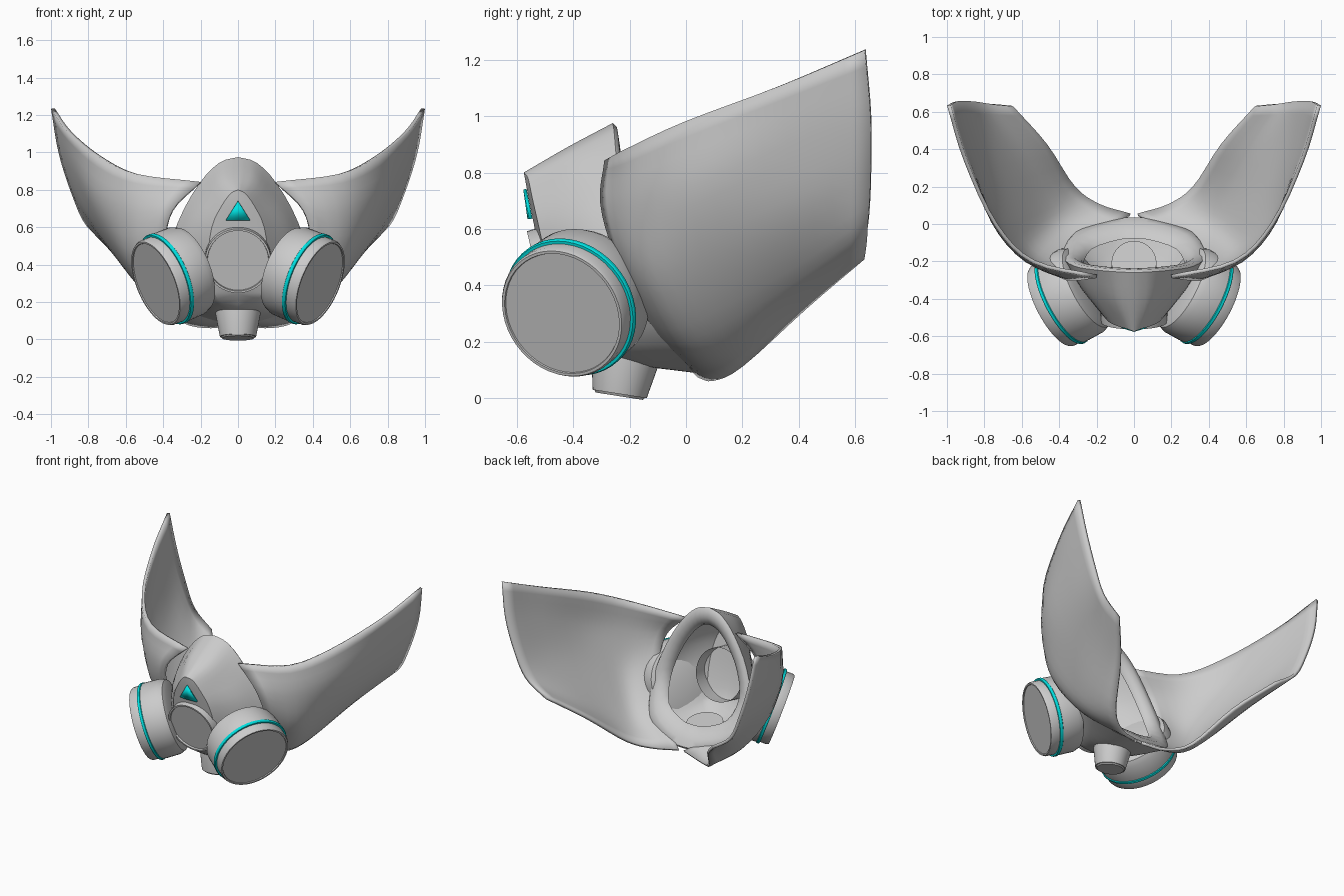
import bpy, bmesh, math
from mathutils import Vector

if "Cube" in bpy.data.objects:
    bpy.data.objects.remove(bpy.data.objects["Cube"])

teal = bpy.data.materials.new("teal")
teal.diffuse_color = (0.0, 0.75, 0.75, 1)
teal.use_nodes = True
teal.node_tree.nodes["Principled BSDF"].inputs["Base Color"].default_value = teal.diffuse_color


def finish(name, bm, angle=35, mat=None):
    bmesh.ops.remove_doubles(bm, verts=bm.verts, dist=1e-5)
    bmesh.ops.recalc_face_normals(bm, faces=bm.faces)
    me = bpy.data.meshes.new(name)
    bm.to_mesh(me)
    bm.free()
    ob = bpy.data.objects.new(name, me)
    bpy.context.collection.objects.link(ob)
    if mat:
        me.materials.append(mat)
    bpy.ops.object.select_all(action='DESELECT')
    ob.select_set(True)
    bpy.context.view_layer.objects.active = ob
    bpy.ops.object.shade_smooth_by_angle(angle=math.radians(angle))
    return ob


def spline(pts, n):
    """Catmull-Rom curve through pts, n steps per span."""
    p = [Vector(q) for q in pts]
    p = [2 * p[0] - p[1]] + p + [2 * p[-1] - p[-2]]
    out = []
    for i in range(1, len(p) - 2):
        a, b, c, d = p[i - 1:i + 3]
        for k in range(n):
            t = k / n
            out.append(0.5 * (2 * b + (c - a) * t + (2 * a - 5 * b + 4 * c - d) * t * t
                              + (3 * b - a - 3 * c + d) * t ** 3))
    return out + [p[-2]]


def skin(rows):
    bm = bmesh.new()
    g = [[bm.verts.new(p) for p in r] for r in rows]
    for a, b in zip(g, g[1:]):
        for i in range(len(a) - 1):
            bm.faces.new((a[i], a[i + 1], b[i + 1], b[i]))
    return bm


def mirror(ob):
    m = ob.modifiers.new("mirror", 'MIRROR')
    m.use_clip = True
    m.merge_threshold = 0.002


def lathe(name, profile, origin, axis, mat=None, n=40):
    """Revolve (radius, height) points about an axis."""
    rot = Vector(axis).to_track_quat('Z', 'Y')
    rows = []
    for r, h in profile:
        rows.append([Vector(origin) + rot @ Vector((r * math.cos(2 * math.pi * i / n),
                     r * math.sin(2 * math.pi * i / n), h)) for i in range(n + 1)])
    bm = skin(rows)
    bmesh.ops.remove_doubles(bm, verts=bm.verts, dist=1e-5)
    bmesh.ops.dissolve_degenerate(bm, dist=1e-6, edges=bm.edges)
    return finish(name, bm, 30, mat)


# swept side wings: columns from the mask to the rear tip, each top to bottom
cols = [
    [(.20, -.28, .84), (.35, -.295, .69), (.38, -.24, .50), (.28, -.12, .25), (.02, .05, .08)],
    [(.54, -.20, .885), (.58, -.19, .68), (.55, -.14, .43), (.41, -.02, .20), (.18, .10, .07)],
    [(.74, .00, .98), (.75, .02, .75), (.66, .06, .50), (.50, .12, .26), (.32, .20, .12)],
    [(.90, .34, 1.11), (.87, .36, .90), (.79, .38, .65), (.63, .40, .43), (.47, .43, .33)],
    [(.99, .635, 1.235), (.95, .655, 1.0), (.88, .655, .78), (.80, .645, .61), (.65, .63, .50)],
]
fine = [spline(c, 4) for c in cols]
rows = [spline(r, 4) for r in zip(*fine)]
wing = finish("side_wings", skin(rows), 40)
s = wing.modifiers.new("thickness", 'SOLIDIFY')
s.thickness, s.offset = 0.02, 0
mirror(wing)

# mask shell: half rings from brow to chin, seal edge to the nose ridge
seal = [(0, -.26, .975), (.10, -.255, .945), (.21, -.245, .83), (.32, -.225, .63),
        (.38, -.17, .40), (.32, -.05, .19), (.12, .02, .10), (0, .03, .09)]
middle = [(0, -.42, .89), (.09, -.415, .86), (.17, -.39, .76), (.26, -.36, .60),
          (.28, -.33, .40), (.20, -.26, .20), (.10, -.20, .13), (0, -.19, .12)]
snout = [(0, -.575, .80), (.04, -.56, .78), (.09, -.545, .71), (.14, -.52, .60),
         (.16, -.48, .42), (.13, -.43, .25), (.06, -.37, .18), (0, -.35, .165)]
ridge = [(0, -.575, .80), (0, -.573, .79), (0, -.56, .72), (0, -.54, .62),
         (0, -.50, .43), (0, -.45, .28), (0, -.38, .19), (0, -.35, .165)]
cross = [spline(c, 4) for c in zip(seal, middle, snout)]
rings = [spline(r, 3) for r in zip(*cross)] + [spline(ridge, 3)]
mirror(finish("mask_shell", skin(rings), 40))

# inward face seal around the rear opening
mid = Vector((0, -.17, .52))
outer = spline(seal, 3)
lips = [[mid + (p - mid) * k + Vector((0, dy, 0)) for p in outer]
        for k, dy in ((1, 0), (.97, .012), (.86, .01), (.74, -.02), (.71, -.05))]
mirror(finish("face_seal", skin(lips), 50))

# front round valve
lathe("front_valve", [(0, -.012), (.163, -.012), (.165, 0), (.176, 0), (.178, -.02), (.178, -.16)],
      (0, -.525, .42), (0, -.975, -.22))

# lower outlet tube
lathe("outlet_tube", [(0, .008), (.085, .008), (.09, 0), (.097, 0), (.12, -.12), (.12, -.17), (0, -.17)],
      (0, -.235, .015), (0, -.155, -.988))

# filter canisters with teal bands
for side, x in (("left", -1), ("right", 1)):
    o, d = (x * .44, -.44, .30), (x * .835, -.44, -.34)
    lathe(side + "_canister", [(0, -.006), (.224, -.006), (.226, 0), (.236, 0), (.242, -.012), (.242, -.06),
          (.25, -.065), (.252, -.10), (.25, -.19), (.235, -.225), (.20, -.24), (0, -.24)], o, d, n=48)
    lathe(side + "_band", [(.24, -.058), (.252, -.058), (.256, -.064), (.256, -.076), (.25, -.08)],
          o, d, teal, 48)

# teal triangle folded over the nose ridge
bm = bmesh.new()
top, base, r, l = [bm.verts.new(p) for p in
                   ((0, -.577, .74), (0, -.562, .635), (.067, -.556, .635), (-.067, -.556, .635))]
bm.faces.new((top, base, r))
bm.faces.new((top, l, base))
tri = finish("front_triangle", bm, 30, teal)
t = tri.modifiers.new("thickness", 'SOLIDIFY')
t.thickness = 0.012
